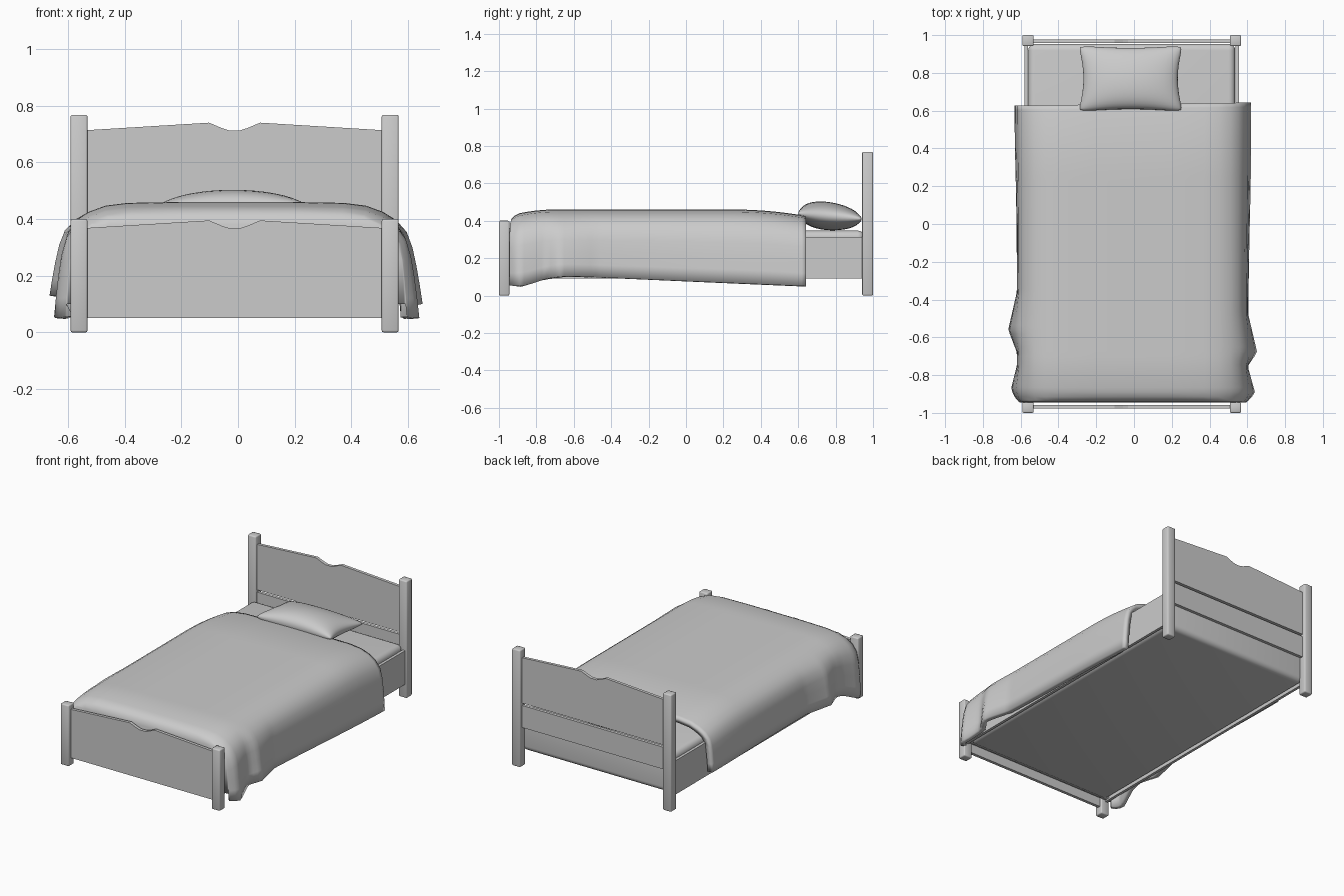
import bpy, bmesh, math
from mathutils import Vector

cube = bpy.data.objects.get("Cube")
if cube:
    bpy.data.objects.remove(cube, do_unlink=True)

grey = bpy.data.materials.new("plain grey")
grey.use_nodes = True
grey.diffuse_color = (0.6, 0.6, 0.6, 1)
grey.node_tree.nodes["Principled BSDF"].inputs["Base Color"].default_value = (0.6, 0.6, 0.6, 1)

CX = -0.012  # centre line of the frame


def add_object(name, bm, smooth=None):
    bmesh.ops.recalc_face_normals(bm, faces=bm.faces)
    mesh = bpy.data.meshes.new(name)
    bm.to_mesh(mesh)
    bm.free()
    obj = bpy.data.objects.new(name, mesh)
    bpy.context.collection.objects.link(obj)
    mesh.materials.append(grey)
    if smooth:
        bpy.ops.object.select_all(action="DESELECT")
        obj.select_set(True)
        bpy.context.view_layer.objects.active = obj
        bpy.ops.object.shade_smooth_by_angle(angle=math.radians(smooth))
    return obj


def box(name, low, high, bevel=0.0, segments=1, smooth=None):
    bm = bmesh.new()
    bmesh.ops.create_cube(bm, size=1)
    low, high = Vector(low), Vector(high)
    for v in bm.verts:
        v.co = (low + high) / 2 + v.co * (high - low)
    if bevel:
        bmesh.ops.bevel(bm, geom=bm.edges[:], offset=bevel, segments=segments,
                        profile=0.5, affect="EDGES")
    return add_object(name, bm, smooth)


def board(name, y, bottom, shoulder):
    """Panel with a rising top edge and a small notch in the middle."""
    peak = shoulder + 0.027
    half = [(0.53, bottom), (0.53, shoulder), (0.09, peak), (0.045, shoulder + 0.008),
            (0.02, shoulder)]
    outline = half + [(-x, z) for x, z in reversed(half)]
    bm = bmesh.new()
    face = bm.faces.new([bm.verts.new((CX + x, y, z)) for x, z in outline])
    new = bmesh.ops.extrude_face_region(bm, geom=[face])["geom"]
    for v in new:
        if isinstance(v, bmesh.types.BMVert):
            v.co.y += 0.02
    add_object(name, bm)


def bump(y, centre, width):
    return math.exp(-((y - centre) / width) ** 2)


def fold(y, peak, foot_side, head_side):
    """Pointed fold that fades out over a different distance to each side."""
    return max(0, 1 - abs(y - peak) / (foot_side if y < peak else head_side))


# Posts and side rails
for side, sign in (("left", 1), ("right", -1)):
    x = CX + sign * 0.549
    for end, y0, y1, top in (("head", 0.942, 1.0, 0.768), ("foot", -1.0, -0.944, 0.4)):
        box(f"{side}_{end}_post", (x - 0.03, y0, 0), (x + 0.03, y1, top), 0.007, 2, 50)
    x = CX + sign * 0.559
    box(f"{side}_side_rail", (x - 0.009, -0.95, 0.09), (x + 0.009, 0.95, 0.312))

# Head and foot boards
board("headboard_panel", 0.957, 0.415, 0.713)
box("headboard_slat", (CX - 0.53, 0.957, 0.255), (CX + 0.53, 0.977, 0.4))
board("footboard_panel", -0.978, 0.05, 0.368)

# Mattress
box("mattress", (CX - 0.548, -0.94, 0.092), (CX + 0.548, 0.954, 0.347), 0.035, 5, 80)

# Pillow: two puffed sheets joined at a pinched seam, fuller towards the foot
bm = bmesh.new()
N = 20
for sign in (1, -1):
    grid = []
    for j in range(N + 1):
        row = []
        for i in range(N + 1):
            u, v = (math.sin(math.pi / 2 * (2 * k / N - 1)) for k in (i, j))
            puff = max(0, (1 - u * u) * (1 - v * v)) ** 0.45 * (1 - 0.12 * v)
            x = u * (0.25 + 0.03 * v * v - 0.014 * (u * v) ** 8)
            y = v * (0.162 + 0.015 * u * u - 0.012 * (u * v) ** 8)
            z = 0.424 - 0.015 * v + sign * 0.075 * puff
            row.append(bm.verts.new((x - 0.018, y + 0.77, max(z, 0.349))))
        grid.append(row)
    for j in range(N):
        for i in range(N):
            bm.faces.new((grid[j][i], grid[j][i + 1], grid[j + 1][i + 1], grid[j + 1][i]))
bmesh.ops.remove_doubles(bm, verts=bm.verts[:], dist=0.0005)
add_object("pillow", bm, 80)

# Blanket: cross-section swept from head to foot, then hung down at the foot
section = [(0, 0.46), (0.2, 0.46), (0.38, 0.457), (0.46, 0.447), (0.52, 0.425), (0.56, 0.395),
           (0.59, 0.35), (0.602, 0.29), (0.607, 0.22), (0.61, 0.15), (0.612, 0.08)]
profile = [(-x, z) for x, z in reversed(section[1:])] + section
STEPS = 64
rows = [0.635 - 1.525 * k / STEPS for k in range(STEPS + 1)]
rows = [(y, 0.46 - 0.02 * max(0, (-0.7 - y) / 0.19) ** 2) for y in rows]
rows += [(-0.915, 0.428), (-0.933, 0.41), (-0.942, 0.38), (-0.944, 0.26), (-0.944, 0.1)]

bm = bmesh.new()
grid = []
for y, limit in rows:
    row = []
    sag = 0.035 * max(0, (y - 0.25) / 0.39) ** 2 + min(0.04, 0.46 - limit)
    tuck = 0.035 * max(0, (-0.89 - y) / 0.055) ** 2
    for x, z in profile:
        side = 1 if x > 0 else -1
        drop = max(0, (0.42 - z) / 0.34)
        # Folds flare outward near the foot; each side has its own hem line
        if side > 0:
            flare = (0.016 * bump(y, 0.45, 0.6) + 0.048 * fold(y, -0.68, 0.07, 0.2)
                     + 0.036 * fold(y, -0.89, 0.08, 0.13))
            hem = 0.105 - 0.055 * max((y + 0.65) / 1.28, bump(y, -0.9, 0.14))
        else:
            flare = (0.012 * bump(y, 0.6, 0.45) + 0.046 * fold(y, -0.56, 0.12, 0.2)
                     + 0.03 * fold(y, -0.87, 0.1, 0.12))
            hem = 0.13 - 0.08 * bump(y, -0.9, 0.14)
        zz = z + (hem - 0.08) * drop - sag * (1 - min(1, drop))
        xx = x + side * drop ** 0.8 * flare - tuck * x
        row.append(bm.verts.new((xx - 0.008, y + 0.012 * x / 0.6 * max(0, y), min(zz, limit))))
    grid.append(row)
for a, b in zip(grid, grid[1:]):
    for i in range(len(profile) - 1):
        bm.faces.new((a[i], a[i + 1], b[i + 1], b[i]))
bmesh.ops.remove_doubles(bm, verts=bm.verts[:], dist=0.001)
blanket = add_object("blanket", bm, 75)
thick = blanket.modifiers.new("thickness", "SOLIDIFY")
thick.thickness = 0.035
thick.offset = -1
